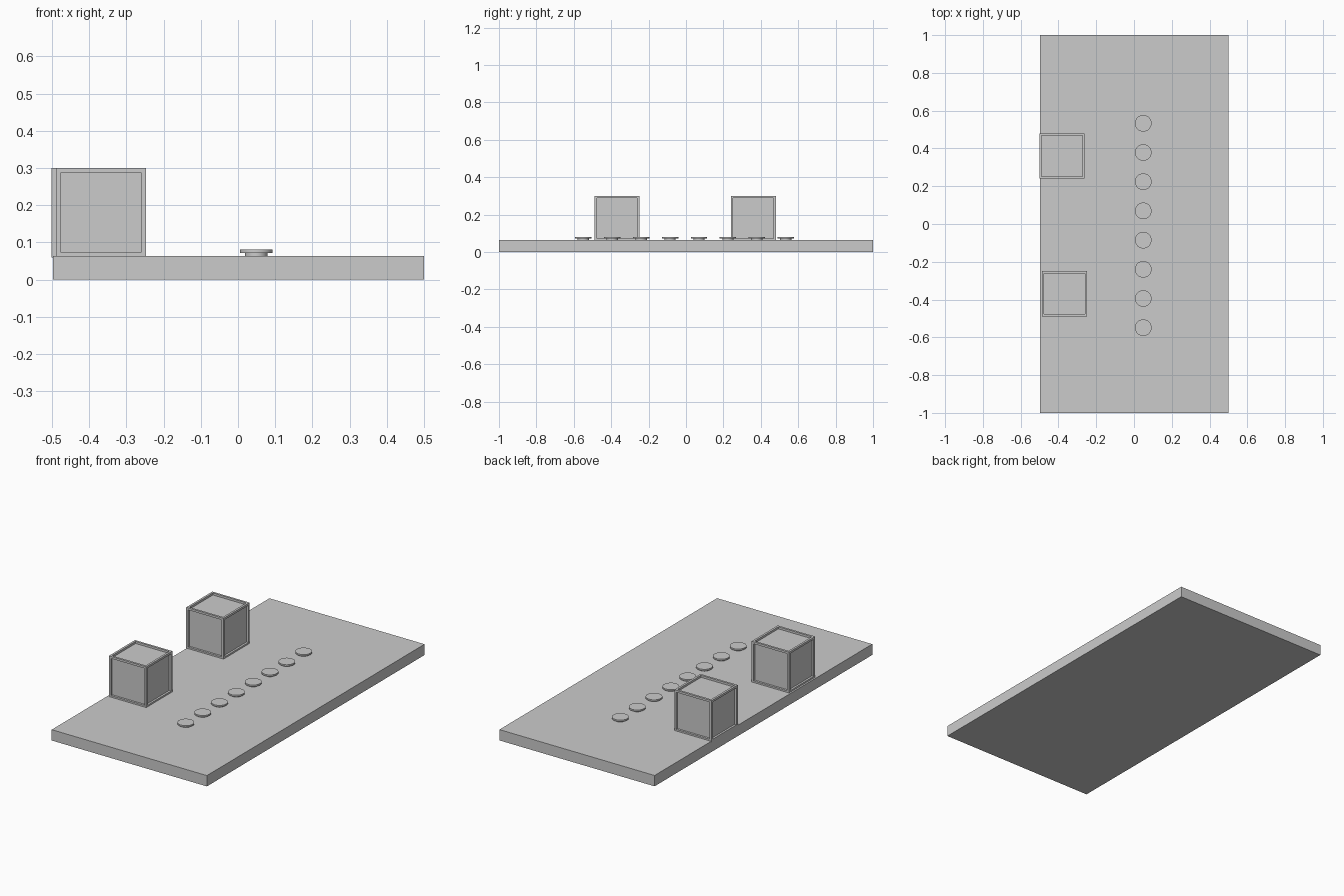
import bpy, bmesh
from mathutils import Matrix, Vector

if "Cube" in bpy.data.objects:
    bpy.data.objects.remove(bpy.data.objects["Cube"])


def finish(bm, name):
    mesh = bpy.data.meshes.new(name)
    bm.to_mesh(mesh)
    bm.free()
    obj = bpy.data.objects.new(name, mesh)
    bpy.context.collection.objects.link(obj)
    return obj


def box(name, center, size):
    bm = bmesh.new()
    bmesh.ops.create_cube(bm, size=1)
    bmesh.ops.scale(bm, vec=size, verts=bm.verts)
    bmesh.ops.translate(bm, vec=center, verts=bm.verts)
    return finish(bm, name)


def crate(name, center, size=0.24, border=0.0175, depth=0.012):
    # cube with a framed, recessed panel on every side
    bm = bmesh.new()
    bmesh.ops.create_cube(bm, size=size)
    panels = bm.faces[:]
    bmesh.ops.inset_individual(bm, faces=panels, thickness=border)
    # second zero-width inset gives the straight recess walls
    bmesh.ops.inset_individual(bm, faces=panels, thickness=0.0)
    bm.normal_update()
    for f in panels:
        axis = f.calc_center_median().normalized()
        for v in f.verts:
            v.co -= axis * depth
    bmesh.ops.translate(bm, vec=center, verts=bm.verts)
    return finish(bm, name)


def button(name, x, y, z):
    # narrow foot carrying a wider flat disc
    bm = bmesh.new()
    for radius, low, high in ((0.03, 0.0, 0.009), (0.044, 0.0085, 0.0175)):
        bmesh.ops.create_cone(
            bm, cap_ends=True, segments=32, radius1=radius, radius2=radius,
            depth=high - low,
            matrix=Matrix.Translation(Vector((x, y, z + (low + high) / 2))))
    obj = finish(bm, name)
    bpy.context.view_layer.objects.active = obj
    obj.select_set(True)
    bpy.ops.object.shade_smooth_by_angle()
    obj.select_set(False)


# floor slab
TOP = 0.063
box("floor_slab", (0.001, 0, TOP / 2), (0.998, 2, TOP))

# two crates near the left edge
crate("back_crate", (-0.381, 0.36, 0.18))
crate("front_crate", (-0.368, -0.369, 0.18))

# row of raised discs
for i in range(8):
    button(f"disc_{i + 1}", 0.049, -0.549 + i * 0.1546, TOP)
